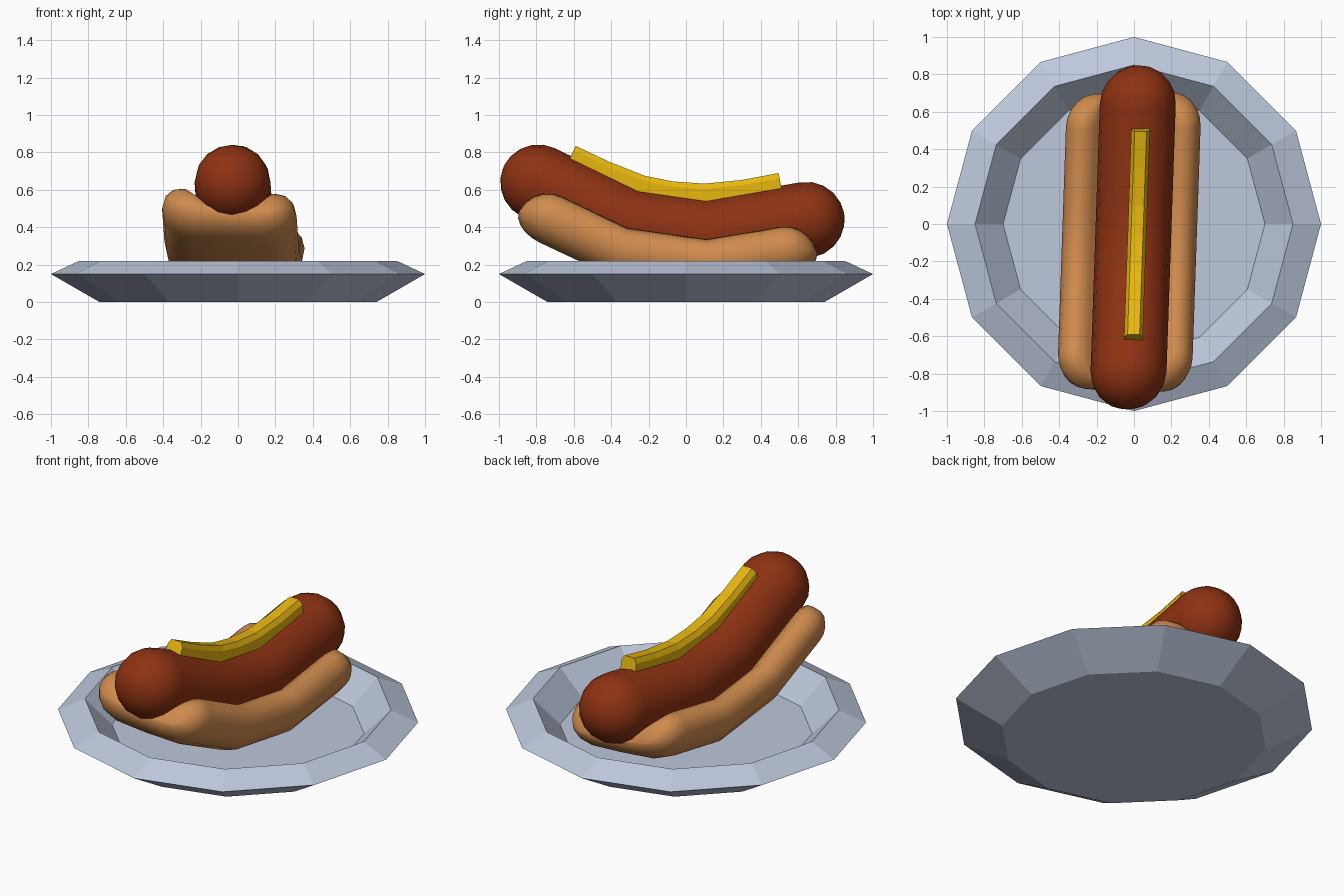
import bpy, bmesh, math
from mathutils import Vector

if "Cube" in bpy.data.objects:
    bpy.data.objects.remove(bpy.data.objects["Cube"])


def material(name, rgb):
    m = bpy.data.materials.new(name)
    m.diffuse_color = (*rgb, 1)
    m.use_nodes = True
    m.node_tree.nodes["Principled BSDF"].inputs["Base Color"].default_value = m.diffuse_color
    return m


def loft(name, rings, mat, smooth=None):
    """Skin closed rings of points, with a cap at each end."""
    bm = bmesh.new()
    vs = [[bm.verts.new(p) for p in r] for r in rings]
    n = len(rings[0])
    for a, b in zip(vs, vs[1:]):
        for i in range(n):
            bm.faces.new((a[i], a[(i + 1) % n], b[(i + 1) % n], b[i]))
    bm.faces.new(vs[0])
    bm.faces.new(vs[-1])
    bmesh.ops.recalc_face_normals(bm, faces=bm.faces)
    me = bpy.data.meshes.new(name)
    bm.to_mesh(me)
    bm.free()
    me.materials.append(mat)
    ob = bpy.data.objects.new(name, me)
    bpy.context.collection.objects.link(ob)
    if smooth:
        bpy.ops.object.select_all(action='DESELECT')
        bpy.context.view_layer.objects.active = ob
        ob.select_set(True)
        bpy.ops.object.shade_smooth_by_angle(angle=math.radians(smooth))
    return ob


def place(p, n, section, shift=0.0):
    """Put a (u, v) section at spine point p=(y, z), v along normal n; slight yaw."""
    out = []
    for u, v in section:
        y, z = p + n * v
        out.append((u + shift + 0.0345 * y - 0.002, y, z))
    return out


def mirrored(half):
    """Close a half section; points with u = 0 are kept once."""
    return half + [(-u, v) for u, v in reversed(half) if u > 0]


def normals(pts):
    t = [(b - a).normalized() for a, b in zip(pts, pts[1:])]
    t = [t[0]] + [(a + b).normalized() for a, b in zip(t, t[1:])] + [t[-1]]
    return t, [Vector((-d.y, d.x)) for d in t]


white = material("pale blue plate", (0.51, 0.58, 0.72))
brown = material("sausage brown", (0.27, 0.032, 0.006))
tan = material("bun tan", (0.63, 0.26, 0.076))
yellow = material("mustard yellow", (0.85, 0.50, 0.005))

# plate: twelve-sided lathe
plate_profile = [(0.74, 0), (1.0, 0.15), (0.85, 0.22), (0.70, 0.07)]
loft("plate", [[(r * math.cos(i * math.pi / 6), r * math.sin(i * math.pi / 6), z)
                for i in range(12)] for r, z in plate_profile], white)

# shared bent spine (y, z) of sausage and bun
spine = [Vector(p) for p in ((-0.79, 0.64), (-0.31, 0.41), (0.11, 0.35), (0.645, 0.44))]
tan_v, nor = normals(spine)


def along(ends, section, shift=0.0):
    """ends: (overshoot, size) pairs from tip inward; applied at both ends."""
    rings = [place(spine[0] - tan_v[0] * e, nor[0], section(f), shift) for e, f in ends]
    rings += [place(spine[i], nor[i], section(1), shift) for i in (1, 2)]
    rings += [place(spine[3] + tan_v[3] * e, nor[3], section(f), shift)
              for e, f in reversed(ends)]
    return rings


# sausage: round tube with domed ends
R = 0.203
caps = [(R * math.sin(math.radians(a)), math.cos(math.radians(a)))
        for a in (86, 72, 54, 36, 18, 0)]
loft("sausage", along(caps, lambda f: [
    (R * f * math.cos(i * math.pi / 8), R * f * math.sin(i * math.pi / 8))
    for i in range(16)]), brown, 60)

# bun: U-shaped section with rounded ends, leaning a little
bun_half = [(0, -0.28), (0.2, -0.275), (0.29, -0.245), (0.345, -0.18), (0.36, -0.11),
            (0.345, -0.05), (0.305, -0.01), (0.25, 0.0), (0.2, -0.04), (0.1, -0.14),
            (0, -0.16)]


def bun_section(f):
    pts = mirrored(bun_half)
    return [(u * (1 - 0.4 * (1 - f)), -0.17 + (v + 0.17) * f - 0.06 * u) for u, v in pts]


L = 0.17
bun_ends = [(0.025 - L + L * math.sin(math.radians(a)), math.cos(math.radians(a)))
            for a in (86, 70, 52, 34, 17, 0)]
loft("bun", along(bun_ends, bun_section, -0.02), tan, 80)

# mustard: bevelled strip along the top
strip = [Vector(p) for p in ((-0.59, 0.835), (-0.41, 0.75), (-0.22, 0.675), (-0.07, 0.645),
                             (0.1, 0.633), (0.3, 0.653), (0.495, 0.69))]
strip_nor = normals(strip)[1]
section = mirrored([(0.032, 0), (0.05, -0.028), (0.05, -0.1)])
loft("mustard", [place(p, n, section, 0.02) for p, n in zip(strip, strip_nor)], yellow)
